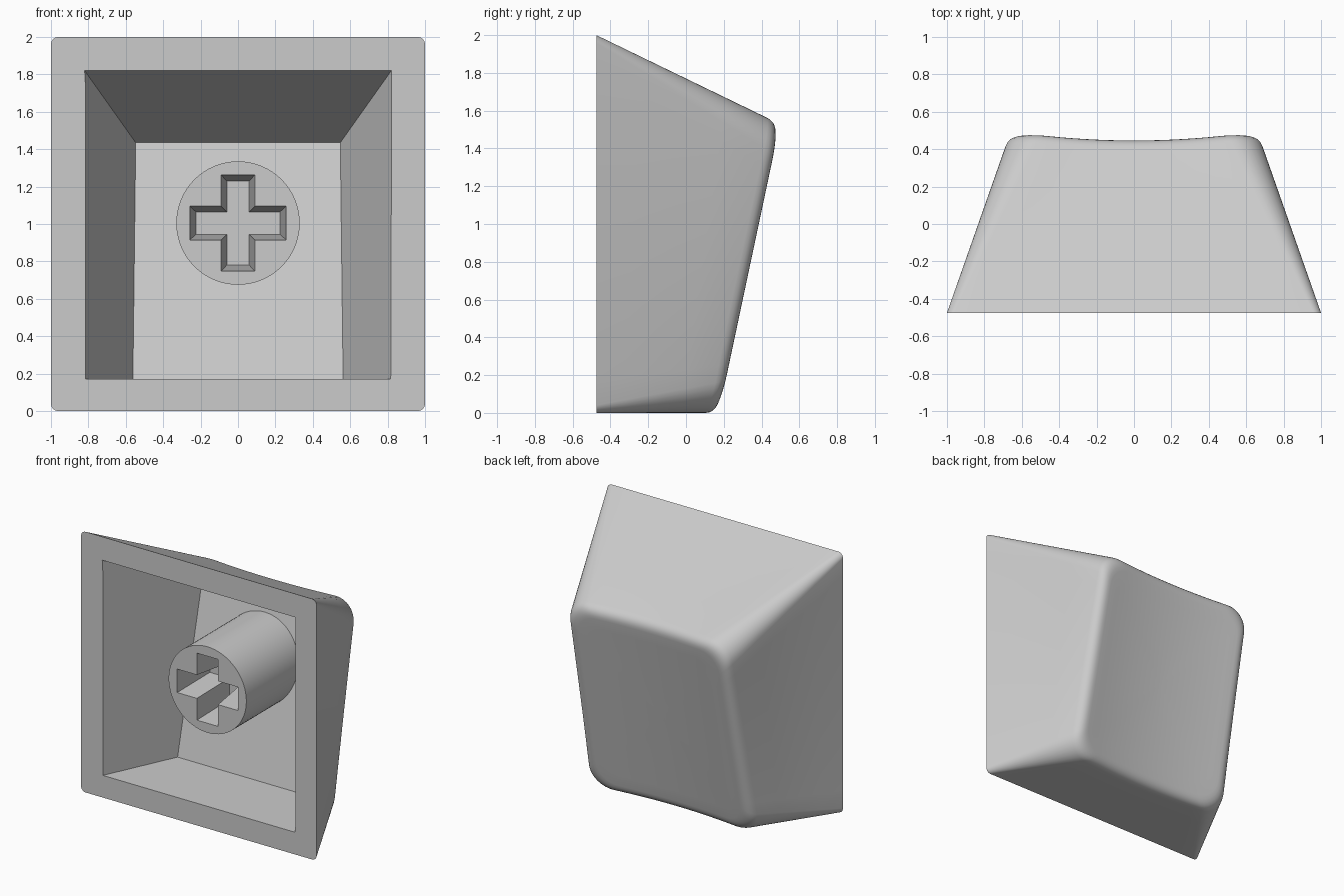
import bpy, bmesh, math
from mathutils import Vector

cube = bpy.data.objects.get("Cube")
if cube:
    bpy.data.objects.remove(cube, do_unlink=True)

grey = bpy.data.materials.new("light_grey_plastic")
grey.use_nodes = True
grey.diffuse_color = (0.6, 0.6, 0.6, 1)
grey.node_tree.nodes["Principled BSDF"].inputs["Base Color"].default_value = (0.6, 0.6, 0.6, 1)

BASE_Y = -0.475
TOP_Z = 1.535
STEM_Z = 1.005


def loft(name, rings):
    """Closed solid through rings that have equal point counts."""
    bm = bmesh.new()
    loops = [[bm.verts.new(p) for p in ring] for ring in rings]
    n = len(loops[0])
    for a, b in zip(loops, loops[1:]):
        for i in range(n):
            j = (i + 1) % n
            bm.faces.new((a[i], a[j], b[j], b[i]))
    bm.faces.new(loops[0])
    bm.faces.new(loops[-1])
    bmesh.ops.recalc_face_normals(bm, faces=bm.faces)
    mesh = bpy.data.meshes.new(name)
    bm.to_mesh(mesh)
    bm.free()
    mesh.materials.append(grey)
    obj = bpy.data.objects.new(name, mesh)
    bpy.context.collection.objects.link(obj)
    return obj


def blend(a, b, t):
    return [p.lerp(q, t) if 0 <= t <= 1 else p + (q - p) * t for p, q in zip(a, b)]


def cut(target, cutter):
    mod = target.modifiers.new("cut", 'BOOLEAN')
    mod.operation = 'DIFFERENCE'
    mod.solver = 'EXACT'
    mod.object = cutter
    bpy.context.view_layer.objects.active = target
    bpy.ops.object.modifier_apply(modifier=mod.name)
    bpy.data.objects.remove(cutter, do_unlink=True)


def rounded_rect(half, z0, z1, r, arc=8, side=14):
    """Points (x, z) round a rounded rectangle, with divided sides."""
    centres = [(half - r, z1 - r), (r - half, z1 - r), (r - half, z0 + r), (half - r, z0 + r)]
    corners = []
    for k, (cx, cz) in enumerate(centres):
        angles = [(k + i / arc) * math.pi / 2 for i in range(arc + 1)]
        corners.append([Vector((cx + r * math.cos(a), cz + r * math.sin(a))) for a in angles])
    points = []
    for k, corner in enumerate(corners):
        points += corner
        start, end = corner[-1], corners[(k + 1) % 4][0]
        points += [start.lerp(end, i / side) for i in range(1, side)]
    return points


def dished(x, z):
    """Point on the tilted top surface with its cylindrical dish."""
    y = 0.17 + 0.214 * z - 0.04 * (1 - (x / 0.6) ** 2)
    return Vector((x, y, z))


def top_ring(scale_x, scale_z):
    mid = TOP_Z / 2
    ring = []
    for x, z in rounded_rect(0.665, 0, TOP_Z, 0.17):
        x *= 1 + 0.03 * (1 - z / TOP_Z)
        ring.append(dished(x * scale_x, mid + (z - mid) * scale_z))
    return ring


# Outer shell: base outline, sloping walls, rounded rim, dished top
FILLET = 0.07
base = [Vector((x, BASE_Y, z)) for x, z in rounded_rect(1, 0, 2, 0.04)]
edge = top_ring(1, 1)
inset = top_ring(1 - FILLET / 0.665, 1 - FILLET / (TOP_Z / 2))
wall_end = [t + (b - t).normalized() * FILLET for b, t in zip(base, edge)]
rings = [blend(base, wall_end, i / 4) for i in range(5)]
for i in range(1, 7):
    t = i / 6
    rings.append(blend(blend(wall_end, edge, t), blend(edge, inset, t), t))
for s in (0.8, 0.6, 0.4, 0.2, 0.04):
    rings.append(top_ring(s, s))
shell = loft("keycap_shell", rings)


# Hollow inside with a floor parallel to the top
def floor_y(z):
    return 0.07 + 0.22 * (z - 0.17)


def quad(w_top, w_low, z_top, z_low):
    return [(w_top, z_top), (-w_top, z_top), (-w_low, z_low), (w_low, z_low)]


mouth = [Vector((x, BASE_Y, z)) for x, z in quad(0.82, 0.815, 1.82, 0.17)]
floor = [Vector((x, floor_y(z), z)) for x, z in quad(0.547, 0.562, 1.435, 0.17)]
cut(shell, loft("hollow_cutter", [blend(mouth, floor, -0.05), floor]))

# Round stem standing on the floor
STEM_Y = -0.37
circle = [(0.33 * math.cos(a), STEM_Z + 0.33 * math.sin(a))
          for a in (i * math.tau / 64 for i in range(64))]
stem = loft("stem", [[Vector((x, STEM_Y, z)) for x, z in circle],
                     [Vector((x, floor_y(z) + 0.005, z)) for x, z in circle]])


# Tapered cross-shaped socket in the stem
def cross(long, short, y):
    quarter = [(long, short), (short, short), (short, long)]
    points = []
    for k in range(4):
        for a, b in quarter:
            for _ in range(k):
                a, b = -b, a
            points.append(Vector((a, y, STEM_Z + b)))
    return points


socket_top = cross(0.257, 0.09, STEM_Y)
socket_end = cross(0.225, 0.06, STEM_Y + 0.35)
cut(stem, loft("socket_cutter", [blend(socket_top, socket_end, -0.05), socket_end]))

# Smooth shading with crisp edges
for obj in (shell, stem):
    bpy.ops.object.select_all(action='DESELECT')
    obj.select_set(True)
    bpy.context.view_layer.objects.active = obj
    bpy.ops.object.shade_smooth_by_angle(angle=math.radians(30))
